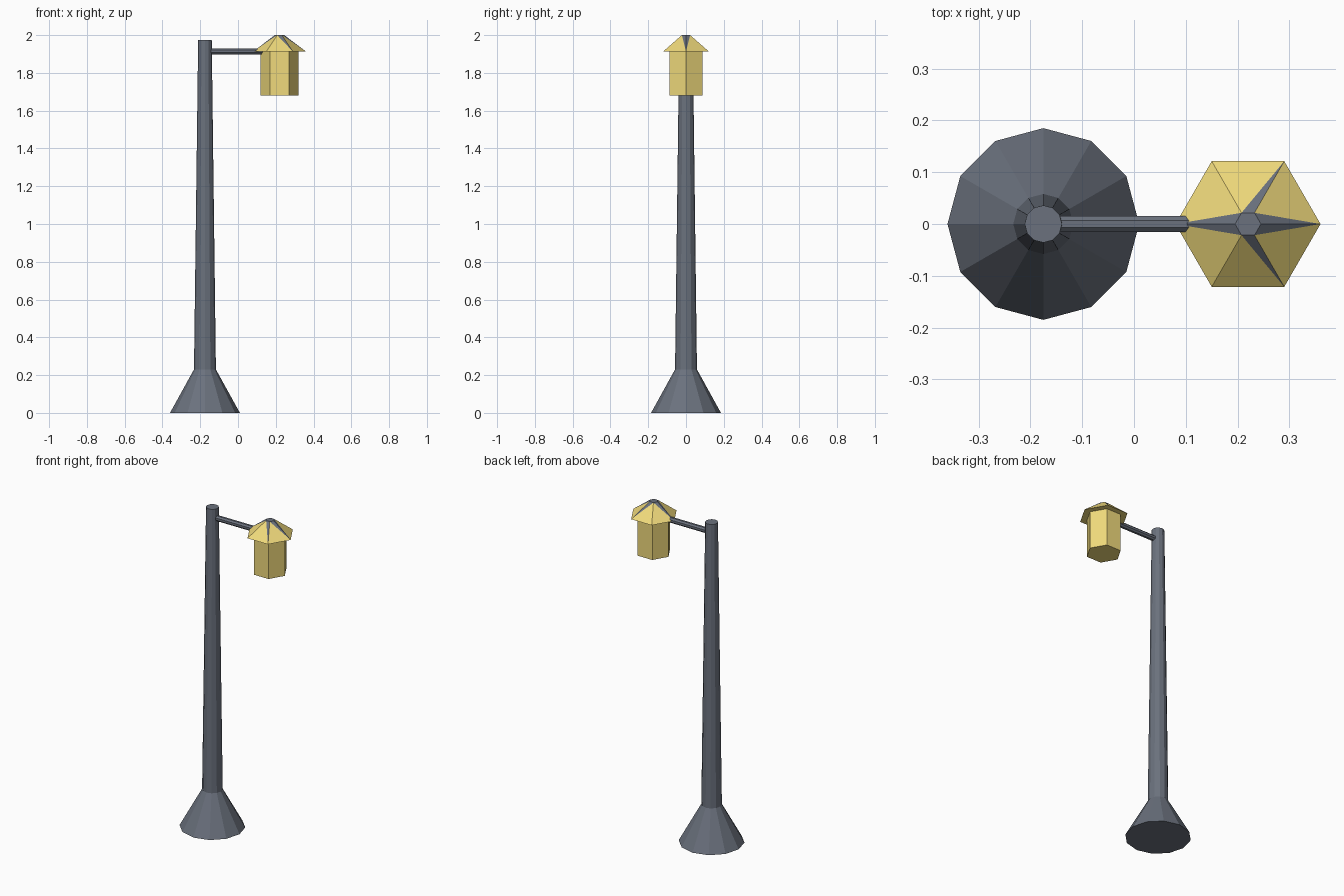
import bpy
import bmesh
from math import pi, cos, sin
from mathutils import Matrix, Vector

cube = bpy.data.objects.get("Cube")
if cube:
    bpy.data.objects.remove(cube, do_unlink=True)


def material(name, colour):
    mat = bpy.data.materials.new(name)
    mat.use_nodes = True
    mat.diffuse_color = colour
    bsdf = next(n for n in mat.node_tree.nodes if n.type == 'BSDF_PRINCIPLED')
    bsdf.inputs["Base Color"].default_value = colour
    bsdf.inputs["Roughness"].default_value = 0.7
    return mat


iron = material("iron", (0.145, 0.165, 0.205, 1))
glow = material("yellow_glass", (0.87, 0.70, 0.20, 1))


def ring(bm, radius, z, sides, turn=0.0):
    angles = [turn + 2 * pi * i / sides for i in range(sides)]
    return [bm.verts.new((radius * cos(a), radius * sin(a), z)) for a in angles]


def finish(bm, name, mats, matrix):
    bmesh.ops.recalc_face_normals(bm, faces=bm.faces[:])
    mesh = bpy.data.meshes.new(name)
    bm.to_mesh(mesh)
    bm.free()
    for mat in mats:
        mesh.materials.append(mat)
    obj = bpy.data.objects.new(name, mesh)
    obj.matrix_world = matrix
    bpy.context.collection.objects.link(obj)
    return obj


def lathe(name, profile, sides, mat, matrix, turn=0.0):
    """Faceted solid from (radius, height) pairs, capped at both ends."""
    bm = bmesh.new()
    rings = [ring(bm, r, z, sides, turn) for r, z in profile]
    for low, high in zip(rings, rings[1:]):
        for i in range(sides):
            j = (i + 1) % sides
            bm.faces.new((low[i], low[j], high[j], high[i]))
    bm.faces.new(rings[0])
    bm.faces.new(rings[-1])
    return finish(bm, name, [mat], matrix)


POST_X, LAMP_X = -0.175, 0.22
EAVE_Z = 1.913

# Flared foot and tapering post
lathe("post", [(0.185, 0), (0.058, 0.23), (0.036, 1.975)], 12, iron,
      Matrix.Translation((POST_X, 0, 0)))

# Horizontal arm, laid along x
lathe("arm", [(0.017, 0), (0.017, 0.305)], 8, iron,
      Matrix.Translation((POST_X, 0, EAVE_Z + 0.001)) @ Matrix.Rotation(pi / 2, 4, 'Y'),
      turn=pi / 8)

# Hexagonal lantern body
lathe("lantern", [(0.1, 1.68), (0.1, EAVE_Z)], 6, glow,
      Matrix.Translation((LAMP_X, 0, 0)))

# Hexagonal roof: yellow panels with iron spikes running down to some corners
bm = bmesh.new()
eave = ring(bm, 0.14, EAVE_Z, 6)
top = ring(bm, 0.025, 2.0, 6)
bm.faces.new(eave)
bm.faces.new(top).material_index = 1
spike_at_start = (True, True, False, True, False, False)
for i, start in enumerate(spike_at_start):
    j = (i + 1) % 6
    corner, peak = (eave[i], top[j]) if start else (eave[j], top[i])
    bm.faces.new((eave[i], eave[j], peak))
    bm.faces.new((top[i], top[j], corner)).material_index = 1
finish(bm, "lantern_roof", [glow, iron], Matrix.Translation((LAMP_X, 0, 0)))
